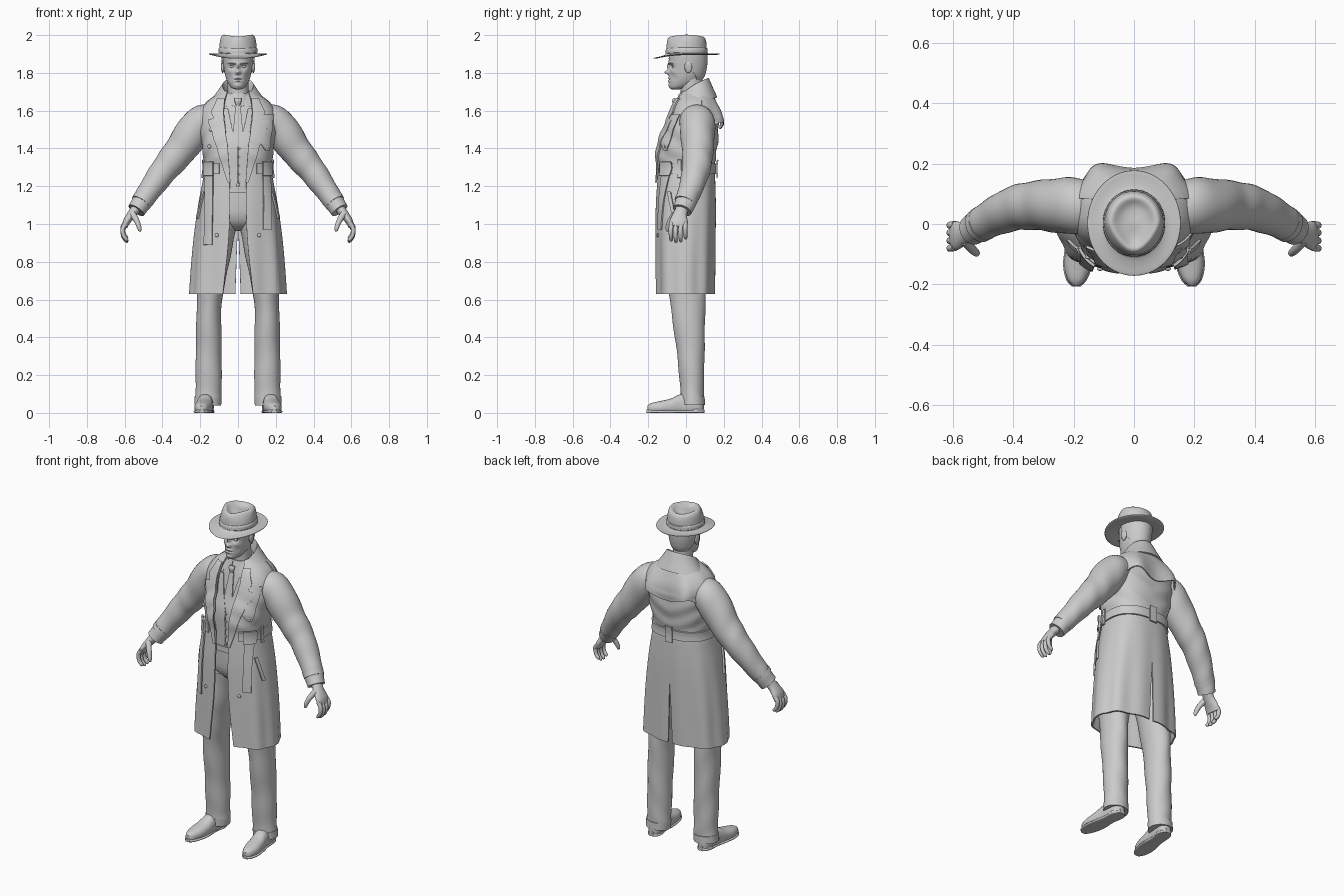
import bpy, bmesh
from math import sin, cos, asin, pi, radians, degrees, copysign, exp, sqrt
from mathutils import Vector, Matrix

P = 0.8  # superellipse power for clothing sections


def se(v, p):
    return copysign(abs(v) ** p, v)


def at(keys, s):
    """Smooth interpolation of keys (s, a, b, ...) at s."""
    s = min(max(s, keys[0][0]), keys[-1][0])
    i = max(j for j in range(len(keys) - 1) if keys[j][0] <= s)
    k0, k1 = keys[i], keys[i + 1]
    ka, kb = keys[max(i - 1, 0)], keys[min(i + 2, len(keys) - 1)]
    h = k1[0] - k0[0]
    u = (s - k0[0]) / h
    out = []
    for c in range(1, len(k0)):
        m0 = (k1[c] - ka[c]) / (k1[0] - ka[0]) * h
        m1 = (kb[c] - k0[c]) / (kb[0] - k0[0]) * h
        out.append(k0[c] * (2*u**3 - 3*u*u + 1) + m0 * (u**3 - 2*u*u + u)
                   + k1[c] * (3*u*u - 2*u**3) + m1 * (u**3 - u*u))
    return out


def span(a, b, n):
    return [a + (b - a) * i / n for i in range(n + 1)]


def finish(name, bm, mirror=False, thick=0, sub=0):
    bmesh.ops.recalc_face_normals(bm, faces=bm.faces)
    me = bpy.data.meshes.new(name)
    bm.to_mesh(me)
    bm.free()
    ob = bpy.data.objects.new(name, me)
    bpy.context.collection.objects.link(ob)
    if mirror:
        ob.modifiers.new("mirror", 'MIRROR')
    if thick:
        m = ob.modifiers.new("cloth", 'SOLIDIFY')
        m.thickness, m.offset = thick, 0
    if sub:
        m = ob.modifiers.new("smooth", 'SUBSURF')
        m.levels = m.render_levels = sub
    bpy.ops.object.select_all(action='DESELECT')
    ob.select_set(True)
    bpy.context.view_layer.objects.active = ob
    bpy.ops.object.convert(target='MESH')
    bpy.ops.object.shade_smooth_by_angle(angle=radians(40))
    return ob


def loft(name, rings, closed=True, **kw):
    bm = bmesh.new()
    vs = [[bm.verts.new(p) for p in r] for r in rings]
    n = len(vs[0])
    for a, b in zip(vs, vs[1:]):
        for j in range(n if closed else n - 1):
            k = (j + 1) % n
            bm.faces.new((a[j], a[k], b[k], b[j]))
    if closed:
        bm.faces.new(vs[0])
        bm.faces.new(vs[-1])
    return finish(name, bm, **kw)


def tube(name, keys, n=24, steps=8, fold=0, **kw):
    """Sweep through (x, y, z, radius along y, other radius)."""
    keys = [(i, *k) for i, k in enumerate(keys)]
    rings = []
    for s in span(0, keys[-1][0], steps * (len(keys) - 1)):
        x, y, z, ra, rb = at(keys, s)
        d = (Vector(at(keys, s + .05)[:3]) - Vector(at(keys, s - .05)[:3])).normalized()
        side = (Vector((0, 1, 0)) - d * d.y).normalized()
        other = d.cross(side)
        ring = []
        for i in range(n):
            a = 2 * pi * i / n
            f = 1 + fold * sin(7 * s + 2 * sin(a) + a)
            ring.append(Vector((x, y, z)) + f * (side * ra * cos(a) + other * rb * sin(a)))
        rings.append(ring)
    return loft(name, rings, **kw)


def ball(name, loc, scale, **kw):
    bm = bmesh.new()
    bmesh.ops.create_uvsphere(bm, u_segments=20, v_segments=12, radius=1,
                              matrix=Matrix.Translation(loc) @ Matrix.Diagonal((*scale, 1)))
    return finish(name, bm, **kw)


def surf(k, t, z, off=0, p=P):
    """Point on a body profile; t in degrees, 0 front, 90 side, 180 back."""
    w, yf, yb = at(k, z)[:3]
    a = radians(t)
    if k is COAT:
        off += .005 * sin(9 * a) * min(1, max(0, (1.25 - z) / .5))
        off += .003 * sin(5 * a + 60 * z) * (1.34 < z < 1.55)
    return Vector(((w + off) * se(sin(a), p), (yf + yb) / 2 - ((yb - yf) / 2 + off) * se(cos(a), p), z))


def tx(k, x, z):
    return copysign(degrees(asin(min(1, abs(x) / at(k, z)[0]) ** (1 / P))), x)


def drape(name, k, rows, off, by_x=True, nu=8, thick=.008, **kw):
    """Cloth strip on a profile from rows (z, start, end), by x or by angle."""
    rings = []
    for r0, r1 in zip(rows, rows[1:]):
        for v in span(0, 1, 8):
            z, a, b = [p + (q - p) * v for p, q in zip(r0, r1)]
            if rings and v == 0:
                continue
            rings.append([surf(k, tx(k, q, z) if by_x else q, z, off) for q in span(a, b, nu)])
    return loft(name, rings, closed=False, thick=thick, **kw)


# profiles: z, half width, front y, back y, (front gap)
COAT = [(.63, .25, -.153, .145, .078), (.9, .23, -.155, .15, .05), (1.1, .205, -.155, .153, .042),
        (1.24, .18, -.148, .15, .045), (1.3, .172, -.145, .147, .05), (1.37, .18, -.15, .156, .055),
        (1.44, .19, -.138, .165, .06), (1.52, .198, -.108, .168, .068), (1.59, .195, -.082, .165, .074),
        (1.645, .16, -.058, .148, .07), (1.68, .112, -.035, .133, .062), (1.7, .08, -.025, .115, .055)]
SHIRT = [(1.14, .14, -.112, .105), (1.3, .138, -.112, .105), (1.4, .145, -.112, .11), (1.5, .15, -.085, .11),
         (1.58, .14, -.066, .11), (1.64, .1, -.05, .1), (1.69, .06, -.033, .088)]

# trench coat, half shell mirrored, with a narrow back vent
rings = []
for z in span(.63, 1.7, 72):
    gap = at(COAT, z)[3]
    vent = max(0, (1.0 - z) / .37) * 1.6
    rings.append([surf(COAT, t, z) for t in span(tx(COAT, gap, z), 180 - vent, 70)])
loft("coat_body", rings, closed=False, mirror=True, thick=.009)
drape("coat_lapel", COAT, [(1.665, .065, .1), (1.59, .073, .135), (1.56, .07, .12), (1.55, .07, .15),
      (1.4, .05, .105), (1.22, .038, .052)], .011, mirror=True)

# back storm flap with two lobes
rings = []
for v in span(0, 1, 14):
    rings.append([surf(COAT, t, 1.675 - v * (.155 + .018 * cos(radians(6 * t))),
                       .009 + .036 * v * exp(-((t - 155) / 17) ** 2)) for t in span(105, 180, 36)])
loft("back_storm_flap", rings, closed=False, mirror=True, thick=.006)
drape("chest_flap", COAT, [(1.58, .12, .18), (1.43, .11, .165), (1.39, .14, .155)], .009, thick=.006)


# folded collars
def collar(name, t0, cy, zf, rise, drop, radii, thick):
    keys = [(i, *r) for i, r in enumerate(radii)]
    rings = []
    for t in span(t0, 180, 40):
        a = radians(t)
        top = zf + rise * sqrt((1 - cos(a)) / 2)
        ring = []
        for s in span(0, 2, 10):
            rx, ry = at(keys, s)
            z = top - (drop * (s - 1) if s > 1 else (top - zf + .02) * (1 - s))
            ring.append((rx * sin(a), cy - ry * cos(a), z))
        rings.append(ring)
    loft(name, rings, closed=False, mirror=True, thick=thick)


collar("coat_collar", 32, .04, 1.635, .135, .1, [(.066, .07), (.083, .08), (.155, .122)], .008)
collar("shirt_collar", 7, .03, 1.68, .03, .06, [(.06, .064), (.064, .07), (.082, .088)], .005)

# belt, back loop, hanging ends, knots
drape("belt", COAT, [(1.265, 28, 180), (1.32, 28, 180)], .008, by_x=False, nu=60, mirror=True)
drape("belt_loop", COAT, [(1.245, 176, 184), (1.34, 176, 184)], .016, by_x=False, nu=4)
drape("belt_loop_side", COAT, [(1.245, 78, 84), (1.34, 78, 84)], .013, by_x=False, nu=3, mirror=True)
drape("belt_end_long", COAT, [(1.32, -.162, -.122), (1.1, -.165, -.125), (.89, -.172, -.128)], .013)
drape("belt_end_short", COAT, [(1.32, .122, .158), (1.1, .128, .165), (.97, .128, .168)], .013)
for s in (-1, 1):
    drape("belt_knot", COAT, [(1.255, s * .118, s * .162), (1.33, s * .118, s * .162)], .02, thick=.01)
# slanted pocket welts and coat buttons
drape("pocket_welt", COAT, [(1.03, 70, 77), (1.17, 58, 65)], .01, by_x=False, thick=.01, mirror=True)
for x, z in ((.11, .94), (.14, 1.5), (.145, 1.41)):
    ball("coat_button", surf(COAT, tx(COAT, x, z), z, .007), (.01, .006, .01), mirror=True)

# sleeves and cuffs
tube("sleeve", [(.12, .055, 1.565, .08, .07), (.205, .06, 1.525, .094, .094), (.31, .062, 1.385, .083, .084),
     (.395, .052, 1.28, .074, .072), (.48, .015, 1.16, .061, .059), (.538, -.02, 1.072, .051, .048)],
     n=36, steps=12, fold=.018, mirror=True)
tube("cuff_strap", [(.5, .003, 1.132, .0595, .057), (.514, -.006, 1.112, .0575, .055)], n=32, steps=3, mirror=True)

# hands
tube("palm", [(.525, -.012, 1.1, .033, .028), (.56, -.03, 1.055, .036, .024), (.588, -.038, 1.015, .048, .02),
     (.6, -.04, .985, .046, .015)], mirror=True)
for y, d in ((-.078, .008), (-.053, 0), (-.027, .003), (-.002, .018)):
    tube("finger", [(.594, y, 1.005, .012, .013), (.61, y - .002, .965 + d, .012, .012),
         (.605, y - .002, .93 + d, .011, .011), (.588, y, .908 + d, .009, .009),
         (.582, y, .903 + d, .002, .002)], n=12, steps=4, mirror=True)
tube("thumb", [(.56, -.055, 1.055, .018, .018), (.538, -.082, 1.02, .015, .015), (.524, -.095, .985, .013, .012),
     (.52, -.098, .965, .008, .008), (.52, -.098, .96, .002, .002)], n=12, steps=4, mirror=True)

# shirt, waistcoat, tie
loft("shirt_body", [[surf(SHIRT, 360 * i / 72, z) for i in range(72)] for z in span(1.14, 1.69, 30)])
drape("waistcoat", SHIRT, [(1.61, .05, .08), (1.5, .028, .1), (1.42, .002, .1), (1.22, .002, .1),
      (1.185, .012, .1)], .007, thick=.006, mirror=True)
for z in span(1.22, 1.4, 4):
    ball("waistcoat_button", surf(SHIRT, 1, z, .011), (.006, .004, .006))
drape("tie", SHIRT, [(1.635, -.012, .012), (1.5, -.024, .024), (1.41, -.026, .026)], .005, thick=.006)
tube("tie_knot", [(0, -.056, 1.665, .01, .018), (0, -.061, 1.65, .012, .018), (0, -.06, 1.628, .008, .011)])

# trousers: hips, legs, waistband
HIPS = [(.962, .04, -.03, .04), (.99, .11, -.08, .085), (1.04, .155, -.108, .112), (1.1, .158, -.115, .116),
        (1.2, .142, -.116, .108)]
loft("trouser_hips", [[surf(HIPS, 5 * i, z, 0) for i in range(72)] for z in span(.962, 1.2, 14)])
drape("waistband", HIPS, [(1.165, -.12, .12), (1.2, -.12, .12)], .006)
tube("trouser_leg", [(.158, .035, .05, .062, .068), (.156, .033, .11, .062, .069), (.155, .025, .32, .073, .068),
     (.152, .01, .58, .093, .066), (.13, 0, .8, .106, .083), (.092, 0, 1.02, .11, .09)],
     n=40, steps=12, fold=.018, mirror=True)
tube("trouser_cuff", [(.16, .035, .042, .065, .071), (.158, .034, .085, .065, .071)], n=40, steps=4, mirror=True)


# shoes: sections along y of (y, centre x, half width, height)
def shoe(name, keys, grow=0, base=0.0):
    rings = []
    for y in span(keys[0][0], keys[-1][0], 32):
        cx, rx, h = at(keys, y)
        rings.append([(cx + (rx + grow) * se(cos(a), .8), y, base + max(0, h * (.35 + .65 * se(sin(a), .9))))
                      for a in [2 * pi * i / 32 for i in range(32)]])
    loft(name, rings, mirror=True)


shoe("shoe", [(-.205, .192, .01, .028), (-.19, .191, .027, .04), (-.14, .187, .044, .052), (-.08, .18, .046, .066),
     (-.03, .174, .042, .088), (.05, .167, .04, .09), (.08, .165, .032, .085), (.094, .165, .012, .07)], base=.01)
shoe("sole", [(-.208, .192, .012, .018), (-.19, .191, .03, .018), (-.14, .187, .046, .018), (-.08, .18, .047, .018),
     (-.01, .174, .038, .018), (.05, .167, .041, .018), (.08, .165, .033, .018), (.097, .165, .014, .018)], grow=.002)
shoe("heel", [(.02, .17, .036, .03), (.06, .167, .04, .03), (.096, .165, .016, .03)])

# head: face features are small bumps (x, z, size x, size z, push)
HEAD = [(1.712, .012, -.075, -.04), (1.72, .032, -.085, .0), (1.745, .052, -.09, .06), (1.78, .066, -.09, .09),
        (1.82, .074, -.088, .102), (1.86, .079, -.091, .107), (1.9, .081, -.09, .107), (1.94, .075, -.08, .1)]
BUMPS = [(0, 1.833, .009, .016, -.013), (0, 1.803, .013, .011, -.026), (.031, 1.834, .014, .01, .013),
         (.03, 1.853, .02, .006, -.005), (.042, 1.808, .014, .012, -.004), (0, 1.773, .018, .005, -.007),
         (0, 1.757, .016, .005, -.007), (0, 1.765, .022, .003, .004), (0, 1.733, .018, .01, -.005),
         (.045, 1.775, .012, .018, .005)]
rings = []
for z in span(1.712, 1.94, 70):
    ring = [surf(HEAD, 3 * i, z, 0, 1) for i in range(120)]
    for q in ring:
        if q.y < 0:
            q.y += sum(d * exp(-((abs(q.x) - x) / sx) ** 2 - ((z - bz) / sz) ** 2) for x, bz, sx, sz, d in BUMPS)
    rings.append(ring)
loft("head", rings)
tube("neck", [(0, .03, 1.62, .062, .062), (0, .03, 1.7, .058, .056), (0, .025, 1.8, .06, .056)])
ball("eye", (.031, -.0635, 1.834), (.013, .012, .009), mirror=True)
tube("eyebrow", [(.012, -.092, 1.847, .004, .003), (.032, -.087, 1.852, .004, .004),
     (.053, -.07, 1.848, .003, .002)], n=8, mirror=True)
ball("ear", (.081, .012, 1.832), (.009, .02, .033), mirror=True)
ball("ear_inner", (.086, .007, 1.834), (.005, .012, .022), mirror=True)
# short hair around the sides and back
loft("hair", [[surf(HEAD, t, z, .004, 1) for t in span(82 + 60 * max(0, 1.85 - z) / .1, 180, 24)]
     for z in span(1.765, 1.91, 14)], closed=False, mirror=True, thick=.006)


# hat: rings of (half width, half depth, z, crown shape amount)
def hat_part(name, prof, sub=1):
    rings = []
    for rx, ry, z, crown in prof:
        ring = []
        for a in [2 * pi * i / 48 for i in range(48)]:
            front = max(0, -sin(a))
            x = rx * cos(a) * (1 - .3 * crown * front)
            ring.append((x, .003 + ry * sin(a), z - .012 * crown * sin(a) ** 2 * ry / .1
                         - max(0, ry - .09) / .08 * (1 - crown) * .022 * front ** 2))
        rings.append(ring)
    loft(name, rings, sub=sub)


hat_part("hat", [(.08, .09, 1.897, 0), (.085, .095, 1.896, 0), (.13, .148, 1.893, 0), (.154, .174, 1.897, 0),
         (.156, .176, 1.9, 0), (.154, .174, 1.903, 0), (.13, .148, 1.899, 0), (.104, .112, 1.902, 0),
         (.1, .108, 1.906, 0), (.099, .107, 1.94, .1), (.096, .105, 1.97, .5), (.091, .1, 1.994, 1),
         (.08, .09, 2.004, 1), (.068, .079, 2.001, 1), (.055, .067, 1.99, 1), (.035, .05, 1.98, 1),
         (.006, .01, 1.979, 1)])
hat_part("hat_band", [(.097, .105, 1.902, 0), (.1045, .1125, 1.904, 0), (.1035, .1115, 1.935, .05),
         (.095, .103, 1.938, .05)])
